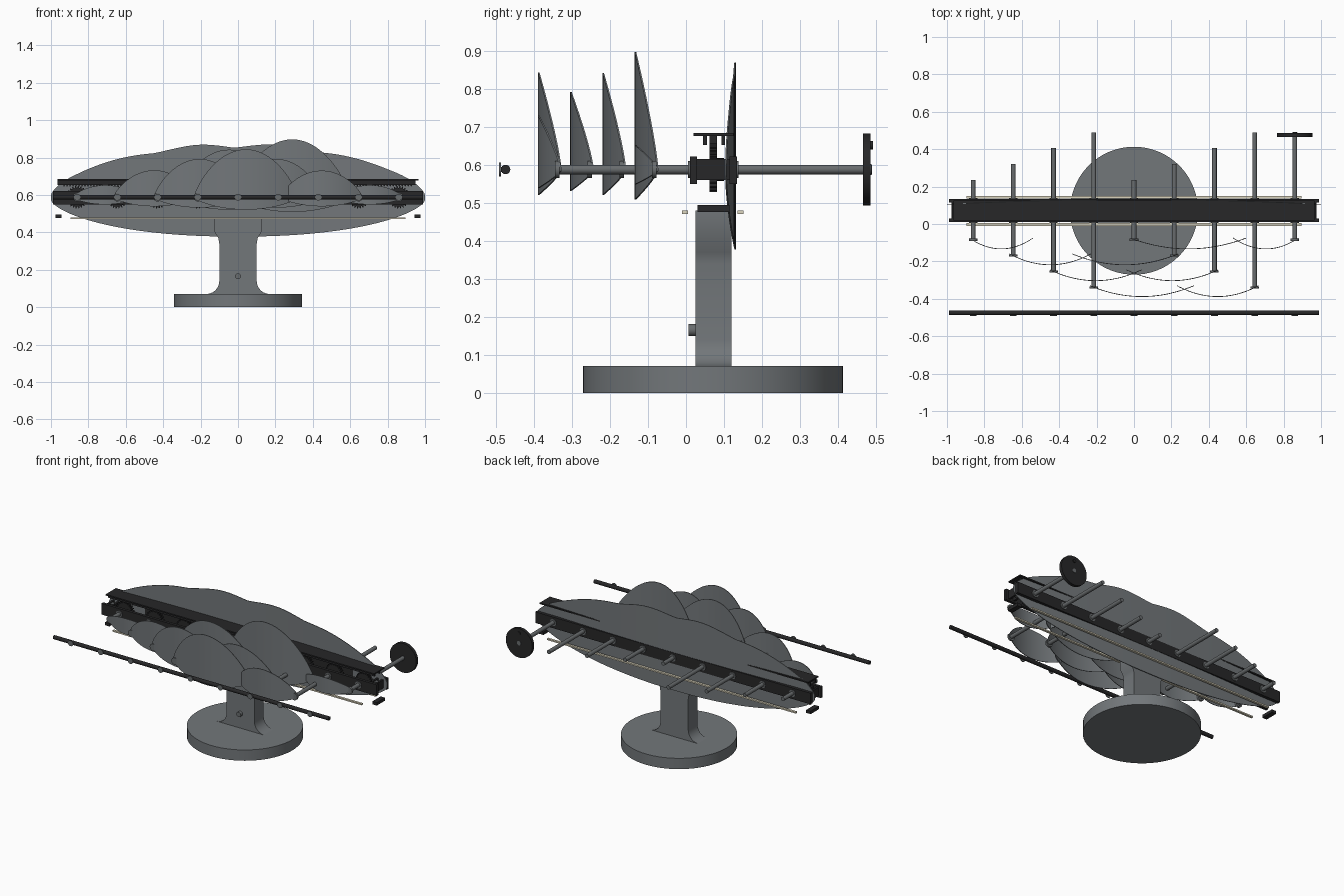
import bpy, bmesh, math
from mathutils import Matrix, Vector

cube = bpy.data.objects.get("Cube")
if cube:
    bpy.data.objects.remove(cube, do_unlink=True)


def material(name, rgb):
    m = bpy.data.materials.new(name)
    m.use_nodes = True
    m.diffuse_color = (*rgb, 1)
    m.node_tree.nodes["Principled BSDF"].inputs["Base Color"].default_value = (*rgb, 1)
    return m


GREY = material("painted grey", (0.17, 0.185, 0.195))
STEEL = material("shaft grey", (0.14, 0.15, 0.155))
DARK = material("dark metal", (0.02, 0.02, 0.021))
CREAM = material("cream strip", (0.72, 0.67, 0.52))

AXLE_Z = 0.588
SHAFT_X = [0.215 * i for i in range(-4, 5)]


def finish(name, bm, mat, smooth=False):
    bmesh.ops.recalc_face_normals(bm, faces=bm.faces)
    me = bpy.data.meshes.new(name)
    bm.to_mesh(me)
    bm.free()
    me.materials.append(mat)
    ob = bpy.data.objects.new(name, me)
    bpy.context.collection.objects.link(ob)
    if smooth:
        bpy.ops.object.select_all(action="DESELECT")
        ob.select_set(True)
        bpy.context.view_layer.objects.active = ob
        bpy.ops.object.shade_smooth_by_angle(angle=math.radians(40))
    return ob


def box(name, x, y, z, mat):
    """Box from (min, max) pairs on each axis."""
    bm = bmesh.new()
    lo, hi = zip(x, y, z)
    size = Vector(hi) - Vector(lo)
    mid = (Vector(hi) + Vector(lo)) / 2
    bmesh.ops.create_cube(bm, size=1, matrix=Matrix.Translation(mid) @ Matrix.Diagonal((*size, 1)))
    return finish(name, bm, mat)


def cylinder(name, centre, radius, length, axis, mat, sides=24):
    bm = bmesh.new()
    turn = Vector((0, 0, 1)).rotation_difference(Vector(axis)).to_matrix().to_4x4()
    bmesh.ops.create_cone(bm, cap_ends=True, segments=sides, radius1=radius, radius2=radius,
                          depth=length, matrix=Matrix.Translation(centre) @ turn)
    return finish(name, bm, mat, True)


def y_rod(name, x, y0, y1, z, radius, mat, sides=20):
    return cylinder(name, (x, (y0 + y1) / 2, z), radius, y1 - y0, (0, 1, 0), mat, sides)


def prism(name, outline, y0, y1, mat, smooth=False):
    """Extrude an outline in x and z along y."""
    bm = bmesh.new()
    face = bm.faces.new([bm.verts.new((x, y0, z)) for x, z in outline])
    ext = bmesh.ops.extrude_face_region(bm, geom=[face])
    verts = [v for v in ext["geom"] if isinstance(v, bmesh.types.BMVert)]
    bmesh.ops.translate(bm, verts=verts, vec=(0, y1 - y0, 0))
    return finish(name, bm, mat, smooth)


def curved_sheet(name, x0, x1, y_mid, y_end, top, bottom, count, thick):
    """Thin upright sheet, bowed in plan, with its edges given by functions of u in -1..1."""
    bm = bmesh.new()
    columns = []
    for i in range(count + 1):
        u = -math.cos(math.pi * i / count)
        x = (x0 + x1) / 2 + u * (x1 - x0) / 2
        y = y_mid + (y_end - y_mid) * u * u
        columns.append([[bm.verts.new((x, y + d, z)) for z in (bottom(u), top(u))]
                        for d in (0, thick)])
    for (f0, b0), (f1, b1) in zip(columns, columns[1:]):
        for quad in ((f0[0], f1[0], f1[1], f0[1]), (b0[0], b1[0], b1[1], b0[1]),
                     (f0[1], f1[1], b1[1], b0[1]), (f0[0], f1[0], b1[0], b0[0])):
            bm.faces.new(quad)
    for f, b in (columns[0], columns[-1]):
        bm.faces.new((f[0], f[1], b[1], b[0]))
    return finish(name, bm, GREY, True)


# Base disc and flared pedestal
cylinder("base", (0, 0.071, 0.035), 0.342, 0.07, (0, 0, 1), GREY, 72)
half = [(0.17, 0.07)]
half += [(0.17 - 0.07 * math.sin(a), 0.14 - 0.07 * math.cos(a))
         for a in [math.radians(15 * k) for k in range(1, 7)]]
half += [(0.1, 0.34), (0.105, 0.37), (0.127, 0.405), (0.127, 0.48)]
prism("pedestal", half + [(-x, z) for x, z in reversed(half)], 0.025, 0.12, GREY, True)
y_rod("pedestal_button", 0, 0.006, 0.026, 0.165, 0.016, STEEL)

# Long rails, top plate and rack
for side, y0, y1 in (("front", 0.01, 0.029), ("rear", 0.114, 0.134)):
    box(side + "_rail", (-0.99, 0.99), (y0, y1), (0.55, 0.622), DARK)
box("top_plate", (-0.965, 0.965), (0.02, 0.125), (0.676, 0.684), DARK)
for y in (0.045, 0.093):
    box("rack_guide", (-0.965, 0.95), (y, y + 0.01), (0.652, 0.678), DARK)

rack = [(-0.94, 0.676), (-0.94, 0.657)]
for i in range(117):
    x = -0.936 + 0.016 * i
    rack += [(x, 0.657), (x + 0.004, 0.646), (x + 0.008, 0.646), (x + 0.012, 0.657)]
prism("gear_rack", rack + [(0.94, 0.657), (0.94, 0.676)], 0.062, 0.082, DARK)

# End brackets and loose stops
for s in (-1, 1):
    for x in (0.925, 0.96):
        box("end_bracket", sorted((s * x, s * (x + 0.012))), (0.029, 0.114), (0.56, 0.615), DARK)
    box("end_tie", sorted((s * 0.937, s * 0.96)), (0.06, 0.085), (0.565, 0.61), STEEL)
    box("end_stop", sorted((s * 0.945, s * 0.977)), (0.03, 0.115), (0.476, 0.495), DARK)

# Pale strips on both sides
for y in (-0.01, 0.136):
    box("pale_strip", (-0.895, 0.895), (y, y + 0.015), (0.471, 0.48), CREAM)


def gear_outline(x, teeth=24):
    points = []
    for i in range(teeth):
        for step, r in ((0, 0.05), (0.25, 0.05), (0.45, 0.06), (0.75, 0.06)):
            a = 2 * math.pi * (i + step) / teeth
            points.append((x + r * math.cos(a), AXLE_Z + r * math.sin(a)))
    return points


# Shafts with gears, bushings and front hubs
for i, x in enumerate(SHAFT_X):
    reach = 0.085 * (i % 4)
    back = 0.48 if i == 8 else 0.235 + reach
    y_rod("shaft", x, -0.085 - reach, back, AXLE_Z, 0.0125, STEEL)
    y_rod("hub", x, -0.09 - reach, -0.078 - reach, AXLE_Z, 0.023, STEEL)
    prism("gear", gear_outline(x), 0.062, 0.082, DARK)
    y_rod("gear_collar", x, 0.082, 0.1, AXLE_Z, 0.03, DARK)
    for y in (0.005, 0.13):
        y_rod("bushing", x, y, y + 0.008, AXLE_Z, 0.022, STEEL)

# Bowed blades: shaft number, far end, height above and depth below the axle
blades = ((0, -0.54, 0.06, 0.035), (1, -0.23, 0.14, 0.045), (2, 0.04, 0.2, 0.052),
          (3, 0.32, 0.252, 0.063), (4, 0.6, 0.305, 0.075), (5, -0.33, 0.25, 0.063),
          (6, -0.04, 0.2, 0.052), (7, 0.23, 0.138, 0.045), (8, 0.53, 0.06, 0.035))
for i, far, rise, drop in blades:
    x0, x1 = sorted((SHAFT_X[i] + math.copysign(0.02, SHAFT_X[i] - far), far))
    front = -0.135 - 0.085 * (i % 4)
    curved_sheet("blade", x0, x1, front, front + 0.058,
                 lambda u: AXLE_Z + 0.004 + rise * max(0, 1 - u * u) ** 0.8,
                 lambda u: AXLE_Z - 0.004 - drop * max(0, 1 - u * u) ** 0.8, 40, 0.004)


# Large scalloped back panel
def scalloped(u):
    dome = max(0, 1 - abs(u) ** 2.2) ** 0.62
    ripple = 0.012 * abs(math.sin(7.5 * u + 0.2)) * (1 - u * u)
    return 0.595 + 0.255 * dome + ripple + 0.012 * math.exp(-((abs(u) - 0.2) / 0.15) ** 2)


curved_sheet("back_panel", -1, 1, 0.128, 0.103, scalloped,
             lambda u: 0.575 - 0.198 * max(0, 1 - abs(u) ** 2.2) ** 0.62, 120, 0.004)

# Hand wheel on the last shaft
y_rod("hand_wheel", SHAFT_X[-1], 0.466, 0.486, AXLE_Z, 0.095, DARK, 48)
y_rod("wheel_hub", SHAFT_X[-1], 0.484, 0.488, AXLE_Z, 0.014, STEEL)
y_rod("wheel_grip", SHAFT_X[-1], 0.484, 0.492, 0.652, 0.011, DARK)

# Separate front rod with small buttons
cylinder("front_rod", (0, -0.475, AXLE_Z), 0.0125, 1.98, (1, 0, 0), DARK, 16)
for x in SHAFT_X:
    y_rod("rod_button", x, -0.492, -0.487, AXLE_Z, 0.018, STEEL)
    y_rod("button_stem", x, -0.488, -0.475, AXLE_Z, 0.006, STEEL)
